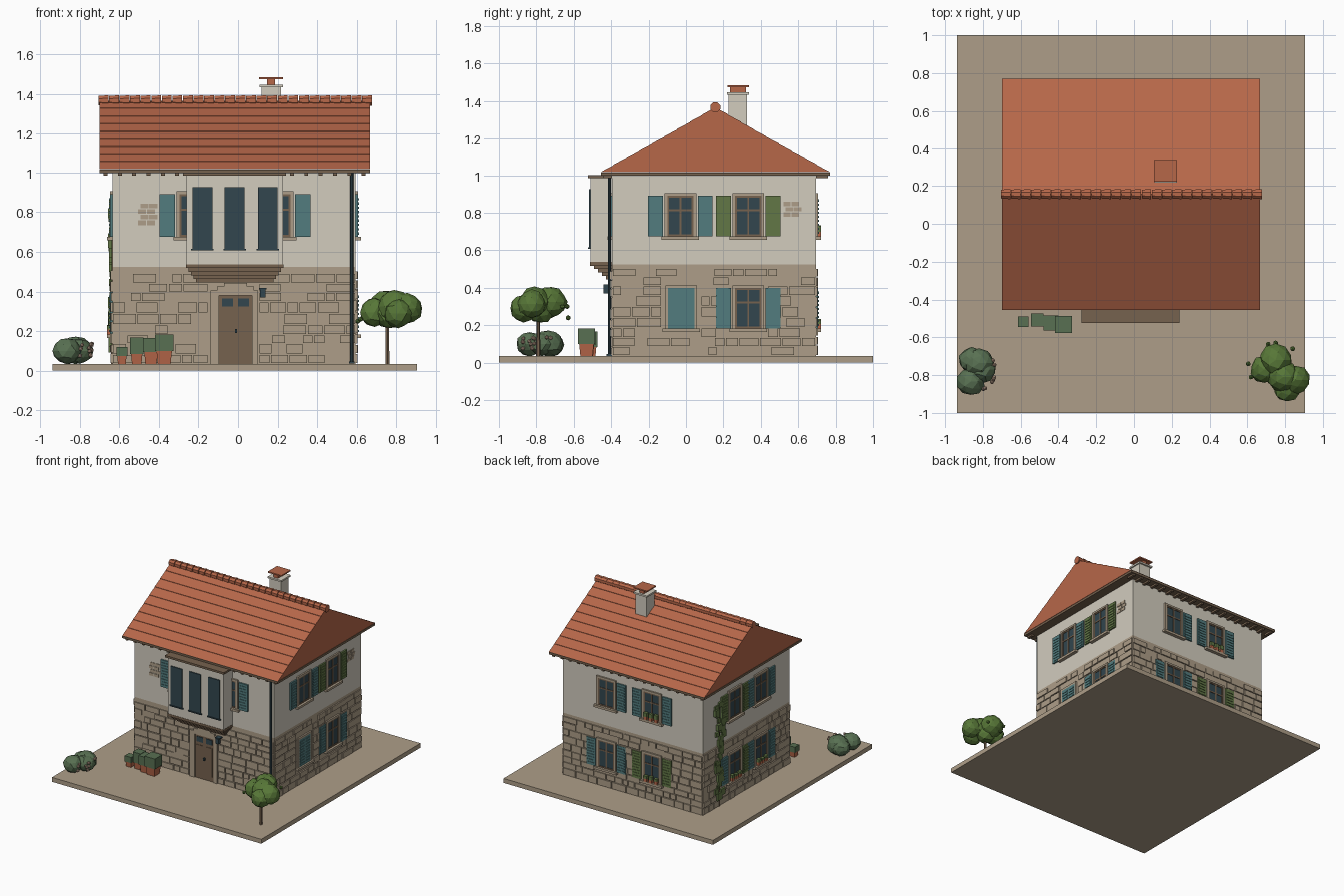
import bpy, bmesh, math, random
from mathutils import Matrix, Vector

if "Cube" in bpy.data.objects:
    bpy.data.objects.remove(bpy.data.objects["Cube"])

random.seed(4)
SRGB = {
    "stone": (174, 158, 136), "plaster": (210, 204, 190), "roof_tile": (182, 103, 73),
    "wood": (118, 98, 78), "teal_paint": (82, 124, 126), "dark_glass": (50, 70, 78),
    "green_paint": (98, 119, 70), "foliage": (88, 120, 56), "bush_green": (88, 112, 82),
    "blossom": (186, 158, 138),
}
lin = lambda c: ((c / 255 + 0.055) / 1.055) ** 2.4
mats = {}
for key, rgb in SRGB.items():
    mats[key] = bpy.data.materials.new(key)
    mats[key].diffuse_color = (*[lin(c) for c in rgb], 1)

parts = {}  # (part name, colour) -> bmesh


def get(name, color):
    return parts.setdefault((name, color), bmesh.new())


def box(name, color, x0, x1, y0, y1, z0, z1):
    c = Vector((x0 + x1, y0 + y1, z0 + z1)) / 2
    m = Matrix.Translation(c) @ Matrix.Diagonal((abs(x1 - x0), abs(y1 - y0), z1 - z0, 1))
    bmesh.ops.create_cube(get(name, color), size=1, matrix=m)


def tube(name, color, loc, r1, r2, depth, rot=Matrix(), seg=8):
    bmesh.ops.create_cone(get(name, color), cap_ends=True, segments=seg, radius1=r1, radius2=r2,
                          depth=depth, matrix=Matrix.Translation(loc) @ rot)


def blob(name, color, x, y, z, r, sub=2, flat=1.0):
    m = Matrix.Translation((x, y, z)) @ Matrix.Diagonal((1, 1, flat, 1))
    vs = bmesh.ops.create_icosphere(get(name, color), subdivisions=sub, radius=r, matrix=m)["verts"]
    c = Vector((x, y, z))
    for v in vs:
        v.co = c + (v.co - c) * random.uniform(0.92, 1.05)


# Walls: u runs along the wall, d is the distance out from its surface
X0, X1, Y0, Y1 = -0.635, 0.595, -0.395, 0.695


def wall_box(side, name, color, u0, u1, z0, z1, d0, d1):
    if side == "front":
        box(name, color, u0, u1, Y0 - d1, Y0 - d0, z0, z1)
    elif side == "back":
        box(name, color, u0, u1, Y1 + d0, Y1 + d1, z0, z1)
    elif side == "right":
        box(name, color, X1 + d0, X1 + d1, u0, u1, z0, z1)
    else:
        box(name, color, X0 - d1, X0 - d0, u0, u1, z0, z1)


box("ground_slab", "stone", -0.937, 0.905, -1, 1, 0, 0.035)
box("lower_wall", "stone", X0, X1, Y0, Y1, 0.03, 0.525)
box("upper_wall", "plaster", X0, X1, Y0, Y1, 0.525, 1.0)


# Windows with surround, glass, bars, sill, shutters and optional pots
def shutter(side, u0, u1, z0, z1, color):
    n = "shutters_" + color.split("_")[0]
    wall_box(side, n, color, u0, u1, z0, z1, 0, 0.012)
    for i in range(9):
        z = z0 + 0.012 + i * (z1 - z0 - 0.02) / 9
        wall_box(side, n, color, u0 + 0.01, u1 - 0.01, z, z + 0.011, 0.01, 0.016)


def window(side, u, z0, z1, left=None, right=None, closed=None, pots=False):
    w = 0.07
    for a, b in ((-0.085, -w), (w, 0.085)):
        wall_box(side, "window_surround", "stone", u + a, u + b, z0, z1, -0.01, 0.012)
    wall_box(side, "window_surround", "stone", u - 0.085, u + 0.085, z1, z1 + 0.015, -0.01, 0.012)
    wall_box(side, "window_sill", "stone", u - 0.1, u + 0.1, z0 - 0.018, z0, -0.01, 0.026)
    if closed:
        shutter(side, u - w, u, z0, z1, closed)
        shutter(side, u, u + w, z0, z1, closed)
    else:
        wall_box(side, "window_glass", "dark_glass", u - w, u + w, z0, z1, -0.01, 0.004)
        for a, b in ((-w, -w + 0.01), (-0.005, 0.005), (w - 0.01, w)):
            wall_box(side, "window_bars", "wood", u + a, u + b, z0, z1, 0, 0.008)
        for z in (z0, z0 + 0.62 * (z1 - z0), z1 - 0.01):
            wall_box(side, "window_bars", "wood", u - w, u + w, z, z + 0.01, 0, 0.008)
    if left:
        shutter(side, u - 0.172, u - 0.093, z0, z1, left)
    if right:
        shutter(side, u + 0.093, u + 0.172, z0, z1, right)
    if pots:
        for k in (-0.045, 0, 0.045):
            wall_box(side, "sill_pots", "roof_tile", u + k - 0.013, u + k + 0.013, z0, z0 + 0.025, 0.006, 0.026)
            wall_box(side, "sill_plants", "green_paint", u + k - 0.015, u + k + 0.015,
                     z0 + 0.025, z0 + random.uniform(0.04, 0.06), 0.004, 0.028)


T, G = "teal_paint", "green_paint"
UP, LOW = (0.675, 0.89), (0.183, 0.398)
window("right", -0.03, *UP, T, T)
window("right", 0.333, *UP, G, G)
window("right", -0.025, *LOW, closed=T)
window("right", 0.333, *LOW, T, T)
window("left", -0.03, *UP, T, T)
window("left", 0.3, *UP, G, G)
window("left", -0.03, *LOW, T, T, pots=True)
window("left", 0.3, *LOW, G, T, pots=True)
window("back", 0.21, *UP, T)
window("back", -0.19, *UP, T, T, pots=True)
window("back", 0.21, *LOW, T, T)
window("back", -0.19, *LOW, G, G, pots=True)
window("front", -0.225, *UP, T)
window("front", 0.195, *UP, None, T)

# Coursed stone blocks, filled between the openings of each wall
openings = {
    "front": [(-0.15, 0.105, 0, 0.45)],
    "right": [(-0.13, 0.08, 0.16, 0.42), (0.23, 0.435, 0.16, 0.42)],
    "left": [(-0.135, 0.075, 0.16, 0.42), (0.195, 0.405, 0.16, 0.42)],
    "back": [(-0.295, -0.085, 0.16, 0.42), (0.105, 0.315, 0.16, 0.42)],
}
for side, holes in openings.items():
    a, b = (X0, X1) if side in ("front", "back") else (Y0, Y1)
    z = 0.04
    while z < 0.49:
        h = min(random.uniform(0.044, 0.06), 0.522 - z)
        edges = [a]
        for u0, u1, z0, z1 in holes:
            if z < z1 and z + h > z0:
                edges += [u0, u1]
        edges.append(b)
        for s, e in zip(edges[::2], edges[1::2]):
            u = s
            while u < e - 0.03:
                w = random.uniform(0.05, 0.13)
                if e - u - w < 0.045:
                    w = e - u
                if random.random() < 0.95:
                    wall_box(side, "wall_stones", "stone", u + 0.004, u + w - 0.004,
                             z, z + h - 0.007, -0.01, random.uniform(0.005, 0.011))
                u += w
        z += h

# Bare stone patches showing through the plaster
for side, u, z in (("front", -0.505, 0.735), ("right", 0.52, 0.78)):
    for r in range(4 if side == "front" else 3):
        s = u + 0.012 * (r % 2)
        wall_box(side, "bare_stone_patch", "stone", s, s + 0.04, z + r * 0.028, z + r * 0.028 + 0.023, 0, 0.004)
        wall_box(side, "bare_stone_patch", "stone", s + 0.044, s + 0.085, z + r * 0.028, z + r * 0.028 + 0.023, 0, 0.004)

# Door with stepped stone head
for a, b, c, d in ((-0.14, -0.095, 0.035, 0.39), (0.07, 0.1, 0.035, 0.39), (-0.14, 0.1, 0.38, 0.405),
                   (-0.105, 0.08, 0.405, 0.425), (-0.07, 0.045, 0.425, 0.442)):
    wall_box("front", "door_surround", "stone", a, b, c, d, -0.01, 0.014)
wall_box("front", "door", "wood", -0.095, 0.07, 0.035, 0.38, -0.01, 0.006)
for a in (-0.08, 0.0):
    wall_box("front", "door_panes", "dark_glass", a, a + 0.055, 0.325, 0.365, 0, 0.01)
    wall_box("front", "door_panels", "wood", a, a + 0.055, 0.07, 0.3, 0, 0.01)
wall_box("front", "door_knob", "dark_glass", -0.016, -0.006, 0.19, 0.21, 0, 0.02)

# Lantern and downpipe
wall_box("front", "lantern", "dark_glass", 0.105, 0.145, 0.41, 0.418, 0, 0.045)
wall_box("front", "lantern", "dark_glass", 0.112, 0.138, 0.37, 0.41, 0.02, 0.046)
tube("downpipe", "dark_glass", (0.576, Y0 - 0.014, 0.518), 0.009, 0.009, 0.965)
box("downpipe", "dark_glass", 0.56, 0.59, Y0 - 0.03, Y0, 0.036, 0.046)

# Projecting bay on stepped corbels
box("bay", "plaster", -0.26, 0.228, -0.51, Y0, 0.535, 0.99)
box("bay_roof", "wood", -0.277, 0.242, -0.523, Y0, 0.984, 1.0)
for i in range(5):
    k = i * 0.0125
    box("bay_corbel", "wood", -0.262 + k, 0.23 - k, -0.512 + i * 0.021, Y0, 0.518 - i * 0.018, 0.537 - i * 0.018)
for x in (-0.18, -0.017, 0.15):
    box("bay_windows", "dark_glass", x - 0.05, x + 0.05, -0.518, -0.505, 0.615, 0.925)
    box("bay_sills", "dark_glass", x - 0.057, x + 0.057, -0.523, -0.505, 0.608, 0.616)

# Roof: solid gable with low tile courses, eaves board and rafter tails
RX0, RX1, RY, RZ = -0.70, 0.668, 0.157, 1.366
bm = get("roof", "roof_tile")
front = []
N = 9
for i in range(N):
    for t, lift in ((i / N, 0.003), ((i + 1) / N, 0.0)):
        front.append((-0.455 + t * (RY + 0.455), 1.015 + t * (RZ - 1.015) + lift))
profile = front + [(2 * RY - y, z) for y, z in reversed(front[:-1])]
face = bm.faces.new([bm.verts.new((RX0, y, z)) for y, z in profile])
ext = bmesh.ops.extrude_face_region(bm, geom=[face], use_keep_orig=True)["geom"]
bmesh.ops.translate(bm, vec=(RX1 - RX0, 0, 0), verts=[g for g in ext if isinstance(g, bmesh.types.BMVert)])
box("eaves_board", "wood", RX0, RX1, -0.455, 0.769, 0.998, 1.0155)
for i in range(19):
    x = RX0 + 0.03 + i * 0.0725
    for y0, y1 in ((-0.445, Y0), (Y1, 0.76)):
        box("rafter_tails", "wood", x - 0.01, x + 0.01, y0, y1, 0.984, 0.999)
for i in range(26):
    tube("ridge_tiles", "roof_tile", (RX0 + 0.02 + i * 0.0533, RY, 1.367), 0.025, 0.029, 0.05,
         Matrix.Rotation(math.pi / 2, 4, "Y") @ Matrix.Rotation(math.pi / 8, 4, "Z"))

# Chimney
box("chimney", "plaster", 0.118, 0.218, 0.228, 0.325, 1.2, 1.437)
box("chimney_ledge", "plaster", 0.108, 0.228, 0.218, 0.337, 1.433, 1.446)
box("chimney_pot", "roof_tile", 0.147, 0.187, 0.235, 0.32, 1.446, 1.476)
box("chimney_cap", "roof_tile", 0.107, 0.227, 0.222, 0.337, 1.475, 1.485)

# Climbing vine on the left wall
wall_box("left", "vine_stem", "wood", 0.49, 0.5, 0.035, 0.86, 0, 0.008)
for i in range(30):
    z = 0.12 + i * 0.025
    u = 0.5 + random.uniform(-0.07, 0.05)
    s = random.uniform(0.015, 0.03)
    wall_box("left", "vine_leaves", "green_paint", u - s, u + s, z - s, z + s, 0.003, random.uniform(0.012, 0.024))

# Potted plants by the front wall
for x, y, s, zp, zt in ((-0.587, -0.517, 0.028, 0.075, 0.12), (-0.512, -0.508, 0.034, 0.085, 0.168),
                        (-0.44, -0.525, 0.04, 0.095, 0.165), (-0.373, -0.532, 0.046, 0.1, 0.182)):
    tube("plant_pots", "roof_tile", (x, y, (0.035 + zp) / 2), s * 1.0, s * 1.2, zp - 0.035,
         Matrix.Rotation(math.pi / 4, 4, "Z"), 4)
    box("potted_plants", "bush_green", x - s, x + s, y - s, y + s, zp, zt)

# Tree and flowering bush
tube("tree_trunk", "wood", (0.755, -0.79, 0.14), 0.012, 0.009, 0.21, seg=6)
for b in ((0.75, -0.72, 0.325, 0.085), (0.69, -0.77, 0.295, 0.075), (0.79, -0.81, 0.325, 0.085),
          (0.855, -0.825, 0.315, 0.077), (0.81, -0.87, 0.29, 0.073), (0.76, -0.78, 0.29, 0.08)):
    blob("tree_canopy", "foliage", *b)
for x, y, z in ((0.605, -0.74, 0.25), (0.71, -0.635, 0.3), (0.75, -0.63, 0.24), (0.84, -0.66, 0.3), (0.62, -0.81, 0.26)):
    blob("tree_sprigs", "foliage", x, y, z, 0.014, 1)
for b in ((-0.82, -0.735, 0.105, 0.08), (-0.86, -0.72, 0.095, 0.068), (-0.865, -0.835, 0.1, 0.074), (-0.8, -0.77, 0.1, 0.07)):
    blob("bush", "bush_green", *b, 2, 0.9)
for i in range(12):
    a = random.uniform(-1.4, 0.9)
    blob("bush_flowers", "blossom", -0.815 + 0.08 * math.cos(a), -0.775 + 0.1 * math.sin(a),
         random.uniform(0.07, 0.15), 0.012, 1)

# Turn every collected part into an object
for (name, color), bm in parts.items():
    bmesh.ops.recalc_face_normals(bm, faces=bm.faces)
    me = bpy.data.meshes.new(name)
    bm.to_mesh(me)
    bm.free()
    me.materials.append(mats[color])
    bpy.context.scene.collection.objects.link(bpy.data.objects.new(name, me))

for m in bpy.data.materials:
    if m.users and not m.is_grease_pencil:
        m.use_nodes = True
        m.node_tree.nodes["Principled BSDF"].inputs["Base Color"].default_value = m.diffuse_color
